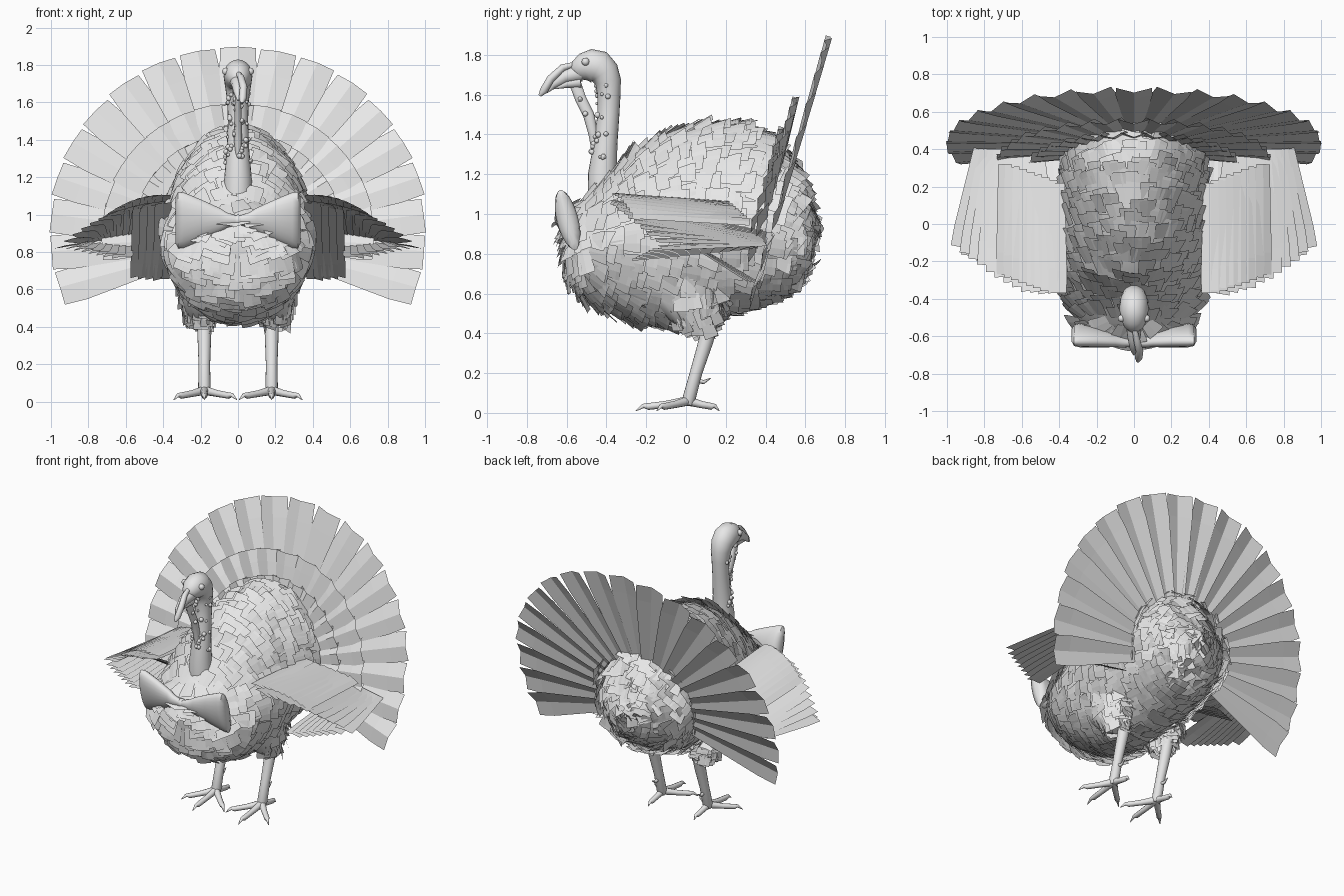
import bpy, bmesh, math, random
from mathutils import Vector as V

random.seed(4)
cube = bpy.data.objects.get("Cube")
if cube:
    bpy.data.objects.remove(cube)

grey = bpy.data.materials.new("light grey")
grey.use_nodes = True
grey.diffuse_color = (0.8, 0.8, 0.8, 1)
grey.node_tree.nodes["Principled BSDF"].inputs["Base Color"].default_value = (0.8, 0.8, 0.8, 1)
jit = random.uniform
X, Y, Z = V((1, 0, 0)), V((0, 1, 0)), V((0, 0, 1))


def finish(name, bm, smooth=False):
    mesh = bpy.data.meshes.new(name)
    if smooth:
        bmesh.ops.recalc_face_normals(bm, faces=bm.faces[:])
    bm.to_mesh(mesh)
    bm.free()
    ob = bpy.data.objects.new(name, mesh)
    bpy.context.collection.objects.link(ob)
    mesh.materials.append(grey)
    if smooth:
        bpy.ops.object.select_all(action="DESELECT")
        ob.select_set(True)
        bpy.context.view_layer.objects.active = ob
        bpy.ops.object.shade_smooth_by_angle(angle=math.radians(50))


def skin(bm, rings):
    """Join rings of points into a closed form."""
    rings = [[bm.verts.new(p) for p in ring] for ring in rings]
    sides = len(rings[0])
    for r, q in zip(rings, rings[1:]):
        for k in range(sides):
            bm.faces.new((r[k], r[(k + 1) % sides], q[(k + 1) % sides], q[k]))
    bm.faces.new(rings[0][::-1])
    bm.faces.new(rings[-1])


def tube(bm, pts, radii, ref=X, axis=None, sides=16):
    """Loft elliptical rings along points; each radius is a number or (along ref, across)."""
    pts = [V(p) for p in pts]
    rings = []
    for i, p in enumerate(pts):
        t = axis or (pts[min(i + 1, len(pts) - 1)] - pts[max(i - 1, 0)]).normalized()
        s = (ref - t * ref.dot(t)).normalized()
        u = t.cross(s)
        a, b = radii[i] if isinstance(radii[i], tuple) else (radii[i], radii[i])
        angles = [2 * math.pi * k / sides for k in range(sides)]
        rings.append([p + s * a * math.cos(w) + u * b * math.sin(w) for w in angles])
    skin(bm, rings)


def card(bm, root, tip, w0, w1, n, roll=0.0, curve=0.0, shoulder=0.8):
    """One feather: a thin strip, rolled and arched across its width."""
    root, tip = V(root), V(tip)
    side = (tip - root).cross(n).normalized()
    rows = []
    for f, w in ((0, w0), (shoulder, w1 * 1.03), (1, w1)):
        rows.append([bm.verts.new(root.lerp(tip, f) + side * w / 2 * j
                                  + n * (roll * j + curve * (1 - j * j)) * (0.3 + 0.7 * f))
                     for j in (-1, 0, 1)])
    for a, b in zip(rows, rows[1:]):
        for k in (0, 1):
            bm.faces.new((a[k], a[k + 1], b[k + 1], b[k]))


def ball(bm, p, r, seg=10):
    made = bmesh.ops.create_uvsphere(bm, u_segments=seg, v_segments=seg // 2 + 1, radius=r)
    bmesh.ops.translate(bm, verts=made["verts"], vec=V(p))


# Body: y, bottom, top, half width
BODY = [(-.61, .78, .93, .07), (-.59, .69, 1.0, .2), (-.53, .6, 1.07, .29), (-.43, .53, 1.15, .345),
        (-.28, .47, 1.3, .375), (-.1, .44, 1.4, .385), (.1, .46, 1.45, .385), (.28, .52, 1.45, .38),
        (.42, .57, 1.39, .36), (.52, .63, 1.27, .31), (.58, .7, 1.15, .22), (.62, .84, 1.02, .09)]


def section(v):
    i = min(int(v), len(BODY) - 2)
    return [a + (b - a) * (v - i) for a, b in zip(BODY[i], BODY[i + 1])]


def on_body(v, a):
    """Egg-shaped section, narrower towards the back ridge."""
    y, lo, hi, w = section(v)
    w *= 1 - .22 * max(0, math.cos(a))
    return V((w * math.sin(a), y, (lo + hi) / 2 + (hi - lo) / 2 * math.cos(a)))


bm = bmesh.new()
skin(bm, [[on_body(i, 2 * math.pi * k / 40) for k in range(40)] for i in range(len(BODY))])
finish("body", bm, True)

# Shingled feathers in rows over the body, pointing back, or down on the breast
bm = bmesh.new()
last = len(BODY) - 1.02
rows = 34
for r in range(rows):
    v = last * r / (rows - 1)
    y, lo, hi, w = section(v)
    count = max(10, int(math.pi * (w + (hi - lo) / 2) / .072))
    rough = 3.5 if y > .45 else 1.3
    for k in range(count):
        a = 2 * math.pi * (k + .5 * (r % 2) + jit(-.2, .2)) / count
        v2 = min(max(v + jit(-.18, .18), 0.02), last)
        p = on_body(v2, a)
        du = on_body(v2, a + .02) - on_body(v2, a - .02)
        dv = on_body(v2 + .01, a) - on_body(v2 - .01, a)
        n = dv.cross(du).normalized()
        if n.dot(p - V((0, 0, .95))) < 0:
            n = -n
        pull = (.3, -1) if y < -.5 else (1, -.3)
        d = dv.normalized() * pull[0] + Z * pull[1] + V((jit(-.1, .1), 0, jit(-.1, .1))) * rough
        d = (d - n * d.dot(n)).normalized()
        size = jit(.08, .12)
        card(bm, p + n * .004, p + d * size + n * jit(.015, .032), .07, .095, n,
             roll=jit(-.007, .007) * rough, curve=.004)
finish("body_feathers", bm)

# Tail fan: a long row and shorter covert rows in front, each feather arched and slightly rolled
UP, FRONT = V((0, .28, .96)), V((0, -.96, .28))
for name, reach, lean, width, first, base in (("tail_feathers", 1.0, 0, .192, 0, .2),
                                              ("tail_coverts", .73, .075, .17, 1, .2),
                                              ("tail_inner_coverts", .56, .1, .14, 2, .15)):
    bm = bmesh.new()
    for k in range(first, 19 - first):
        a = math.radians(90 + (k - 9) * 11.8)
        d = X * math.cos(a) + UP * math.sin(a)
        hub = V((0, .43, .87))
        out = reach + (.07 * max(0, math.sin(a)) if first == 0 else 0) - abs(jit(0, .01))
        turn = (9 > k) - (9 < k)
        card(bm, hub + d * base + FRONT * lean * .6, hub + d * out + FRONT * lean,
             .07, width, FRONT, roll=.008 * turn, curve=.026, shoulder=.84)
    finish(name, bm)

# Wings: sloping inner plates, drooping long feathers, stacked coverts
for label, sx in (("left", 1), ("right", -1)):
    bm = bmesh.new()

    def quill(root, tip, w0, w1, tilt, roll=0.0):
        n = V((sx * tilt, 0, 1)).normalized()
        card(bm, (root[0] * sx, *root[1:]), (tip[0] * sx, *tip[1:]), w0, w1, n, roll * sx, .006)

    for k in range(4):
        x = .4 + .04 * k
        quill((x, -.33 + .02 * k, 1.06 - .01 * k), (x + .01, .37 - .02 * k, .65 + .005 * k), .09, .09, .1)
    for k in range(11):
        f = k / 10
        droop = f * f * .18 + f * .05
        quill((.52 + .3 * f, .4, .9 - .05 * f), (.45 + .47 * f, -.38 + .25 * f ** 1.5 + jit(0, .015), 1.06 - droop),
              .08, .12, .4, -.012)
    for k in range(8):
        f = k / 7
        quill((.41 + .28 * f, .22 + .1 * f, 1.06 - .1 * f), (.41 + .28 * f, -.37 + .1 * f, 1.1 - .1 * f * f),
              .08, .1, .1 + .4 * f)
    for k in range(7):
        f = k / 6
        quill((.6 + .2 * f, .36, .83 + .02 * f), (.62 + .25 * f, -.27 + .1 * f, .77 + .05 * f), .07, .11, .1)
    finish(label + "_wing", bm)

# Neck and head in one smooth form
bm = bmesh.new()
tube(bm, [(0, -.41, 1.0), (0, -.42, 1.2), (0, -.405, 1.35), (0, -.39, 1.5), (0, -.387, 1.6),
          (0, -.392, 1.665), (0, -.41, 1.71), (0, -.44, 1.738), (0, -.475, 1.745), (0, -.515, 1.738),
          (0, -.55, 1.722), (0, -.575, 1.71)],
     [.08, .073, .06, (.054, .055), (.057, .058), (.066, .066), (.073, .076), (.077, .086),
      (.076, .084), (.068, .07), (.05, .05), .02], sides=20)
finish("neck_and_head", bm, True)

bm = bmesh.new()
tube(bm, [(0, -.53, 1.71), (0, -.61, 1.69), (0, -.67, 1.65), (0, -.7, 1.61)], [.045, .034, .022, .004])
tube(bm, [(0, -.53, 1.665), (0, -.6, 1.655), (0, -.67, 1.63)], [.032, .022, .004])
finish("beak", bm, True)

bm = bmesh.new()
tube(bm, [(0, -.55, 1.755), (.015, -.62, 1.735), (.03, -.68, 1.68), (.025, -.715, 1.62), (.02, -.735, 1.595)],
     [.012, .018, .02, .02, .008])
finish("snood", bm, True)

bm = bmesh.new()
tube(bm, [(0, -.56, 1.665), (0, -.53, 1.58), (0, -.49, 1.5), (0, -.465, 1.4), (0, -.46, 1.28)],
     [(.012, .03), (.018, .028), (.02, .028), (.022, .025), .008])
finish("wattle", bm, True)

bm = bmesh.new()
for k in range(50):
    z, a = jit(1.27, 1.66), jit(-2, 2)
    r = .056 + .02 * max(0, 1.4 - z) / .2
    ball(bm, (r * math.sin(a), -.392 - .1 * max(0, 1.5 - z) - r * math.cos(a), z), jit(.008, .016), 8)
for k in range(12):
    f = jit(0, 1)
    ball(bm, (jit(-.02, .02), -.54 + .07 * f, 1.6 - .2 * f), jit(.009, .014), 8)
finish("neck_bumps", bm, True)

bm = bmesh.new()
for sx in (1, -1):
    ball(bm, (sx * .066, -.505, 1.765), .02, 14)
finish("eyes", bm, True)

# Bow tie: two flared puffy loops and a small knot
bm = bmesh.new()
for sx in (1, -1):
    tube(bm, [(sx * x, y, .97) for x, y in ((0, -.635), (.06, -.63), (.1, -.62), (.2, -.605),
                                            (.29, -.595), (.32, -.595), (.333, -.595))],
         [(.022, .02), (.042, .03), (.068, .036), (.115, .048), (.153, .054), (.156, .044), (.13, .014)],
         ref=V((0, -.25, .97)), axis=X, sides=24)
ball(bm, (0, -.63, .97), .03, 14)
finish("bow_tie", bm, True)

# Thigh tufts, legs, toes and spurs
for label, sx in (("left", 1), ("right", -1)):
    bm = bmesh.new()
    tube(bm, [(sx * .2, 0, .7), (sx * .2, .01, .58), (sx * .2, .03, .48), (sx * .19, .06, .42)],
         [(.13, .22), (.115, .18), (.08, .1), .035])
    finish(label + "_thigh", bm, True)
    bm = bmesh.new()
    for k in range(120):
        a, z = jit(0, 2 * math.pi), jit(.46, .68)
        f = (z - .42) / .26
        n = V((math.cos(a), math.sin(a), 0))
        p = V((sx * .205 + (.065 + .065 * f) * n.x, .05 - .04 * f + (.06 + .15 * f) * n.y, z))
        card(bm, p, p - Z * jit(.07, .1) - n * jit(0, .03) + Y * jit(0, .05), .06, .08, n, roll=jit(-.015, .015))
    finish(label + "_thigh_feathers", bm)

    bm = bmesh.new()
    tube(bm, [(sx * .18, .14, .52), (sx * .18, .1, .36), (sx * .18, .05, .2), (sx * .18, .015, .07),
              (sx * .18, .01, .04)], [.04, .037, .031, .033, .025])
    for dx, dy in ((-.165, -.15), (0, -.25), (.155, -.15), (0, .15)):
        path = [(sx * (.18 + dx * f), .01 + dy * f, z)
                for f, z in ((0, .06), (.45, .042), (.8, .032), (.9, .035), (1.05, .01))]
        tube(bm, path, [.024, .018, .017, .011, .002], ref=Z, sides=10)
    tube(bm, [(sx * .18, .04, .165), (sx * .18, .09, .155), (sx * .18, .125, .175)], [.014, .01, .002], sides=8)
    finish(label + "_leg", bm, True)
